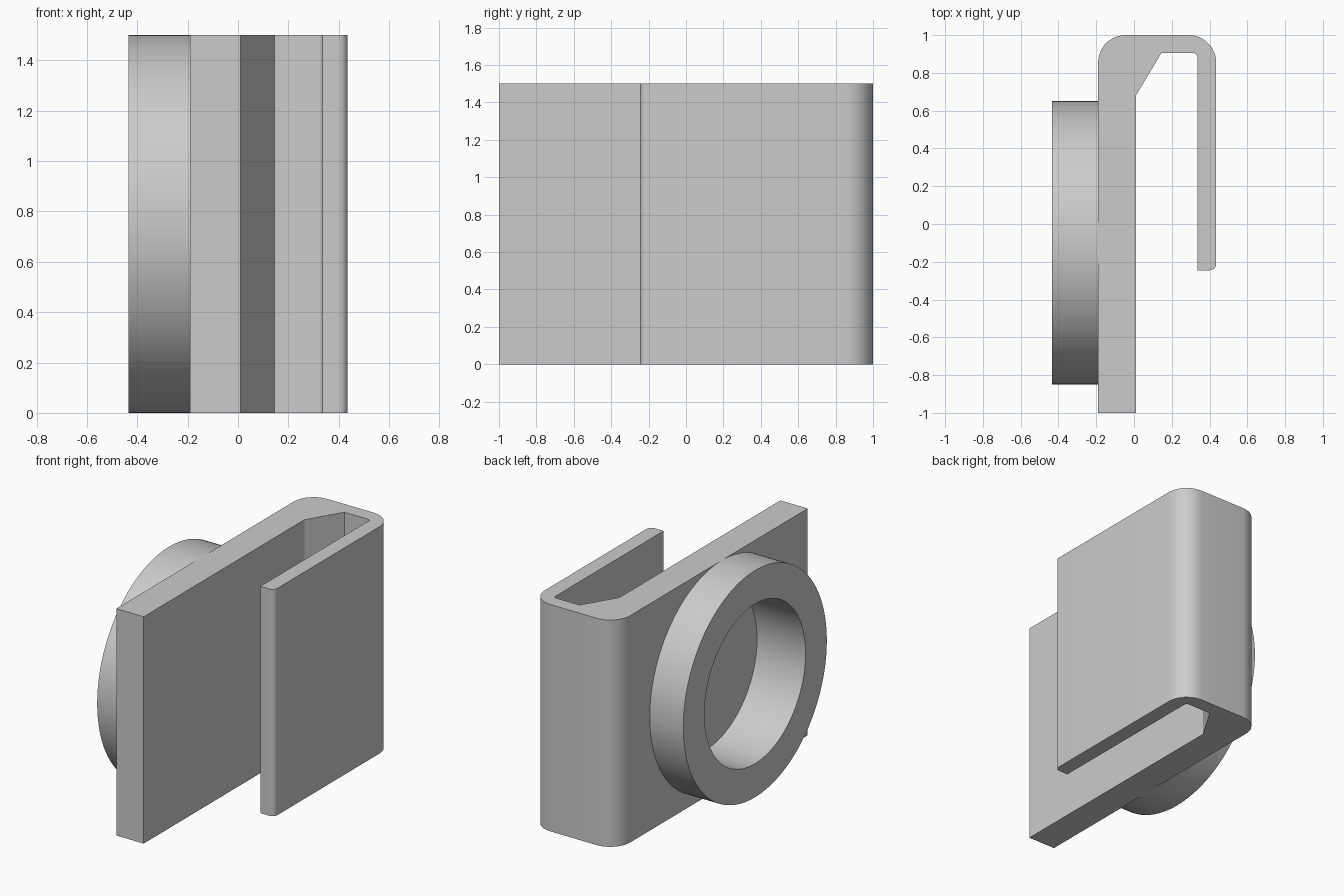
import bpy, bmesh, math
from mathutils import Vector, Matrix

HEIGHT = 1.5
PLATE_X = -0.19                      # outer face of the thick plate
FRONT_X = -0.435                     # open face of the ring
FLOOR_X = -0.08                      # bottom of the round recess
CENTRE = Vector((0, -0.1, 0.75))     # ring axis
OUTER_R, INNER_R = 0.75, 0.528
SEGMENTS = 128

cube = bpy.data.objects.get("Cube")
if cube:
    bpy.data.objects.remove(cube, do_unlink=True)

grey = bpy.data.materials.new("light grey")
grey.use_nodes = True
colour = (0.6, 0.6, 0.6, 1)
grey.diffuse_color = colour
grey.node_tree.nodes["Principled BSDF"].inputs["Base Color"].default_value = colour


def add_object(name, bm):
    bmesh.ops.recalc_face_normals(bm, faces=bm.faces)
    mesh = bpy.data.meshes.new(name)
    bm.to_mesh(mesh)
    bm.free()
    mesh.materials.append(grey)
    obj = bpy.data.objects.new(name, mesh)
    bpy.context.collection.objects.link(obj)
    return obj


def activate(obj):
    bpy.ops.object.select_all(action='DESELECT')
    obj.select_set(True)
    bpy.context.view_layer.objects.active = obj


def rounded(corners, steps=12):
    """Outline with each right-angled (x, y, radius) corner filleted."""
    pts = []
    for i, (x, y, r) in enumerate(corners):
        p = Vector((x, y))
        if not r:
            pts.append(p)
            continue
        a = (Vector(corners[i - 1][:2]) - p).normalized() * r
        b = (Vector(corners[(i + 1) % len(corners)][:2]) - p).normalized() * r
        for k in range(steps + 1):
            t = math.pi / 2 * k / steps
            pts.append(p + a * (1 - math.sin(t)) + b * (1 - math.cos(t)))
    return pts


# Hook-shaped clip: thick plate, bridge and thin arm in one extruded outline
outline = rounded([
    (PLATE_X, -1, 0), (0.01, -1, 0), (0.01, 0.68, 0), (0.145, 0.905, 0),
    (0.335, 0.905, 0.02), (0.335, -0.245, 0), (0.435, -0.245, 0.035),
    (0.435, 1, 0.145), (PLATE_X, 1, 0.145)])
bm = bmesh.new()
base = bm.faces.new([bm.verts.new((p.x, p.y, 0)) for p in outline])
top = bmesh.ops.extrude_face_region(bm, geom=[base])["geom"]
bmesh.ops.translate(bm, vec=(0, 0, HEIGHT),
                    verts=[v for v in top if isinstance(v, bmesh.types.BMVert)])
clip = add_object("clip", bm)

# Round recess cut into the plate behind the ring
bm = bmesh.new()
depth = FLOOR_X - FRONT_X
place = Matrix.Translation(CENTRE + Vector(((FRONT_X + FLOOR_X) / 2, 0, 0)))
bmesh.ops.create_cone(bm, cap_ends=True, segments=SEGMENTS, radius1=INNER_R,
                      radius2=INNER_R, depth=depth,
                      matrix=place @ Matrix.Rotation(math.pi / 2, 4, 'Y'))
cutter = add_object("recess_cutter", bm)
cutter.hide_render = True
cut = clip.modifiers.new("recess", 'BOOLEAN')
cut.operation = 'DIFFERENCE'
cut.solver = 'EXACT'
cut.object = cutter
activate(clip)
bpy.ops.object.modifier_apply(modifier=cut.name)
bpy.data.objects.remove(cutter, do_unlink=True)

# Ring: rectangular section spun around the x axis
bm = bmesh.new()
section = [(FRONT_X, INNER_R), (FRONT_X, OUTER_R), (PLATE_X, OUTER_R), (PLATE_X, INNER_R)]
verts = [bm.verts.new(CENTRE + Vector((x, r, 0))) for x, r in section]
edges = [bm.edges.new((verts[i - 1], verts[i])) for i in range(len(verts))]
bmesh.ops.spin(bm, geom=verts + edges, cent=CENTRE, axis=(1, 0, 0),
               angle=math.tau, steps=SEGMENTS, use_merge=True)
bmesh.ops.remove_doubles(bm, verts=bm.verts, dist=1e-4)
ring = add_object("ring", bm)

for obj in (clip, ring):
    activate(obj)
    bpy.ops.object.shade_smooth_by_angle(angle=math.radians(25))
